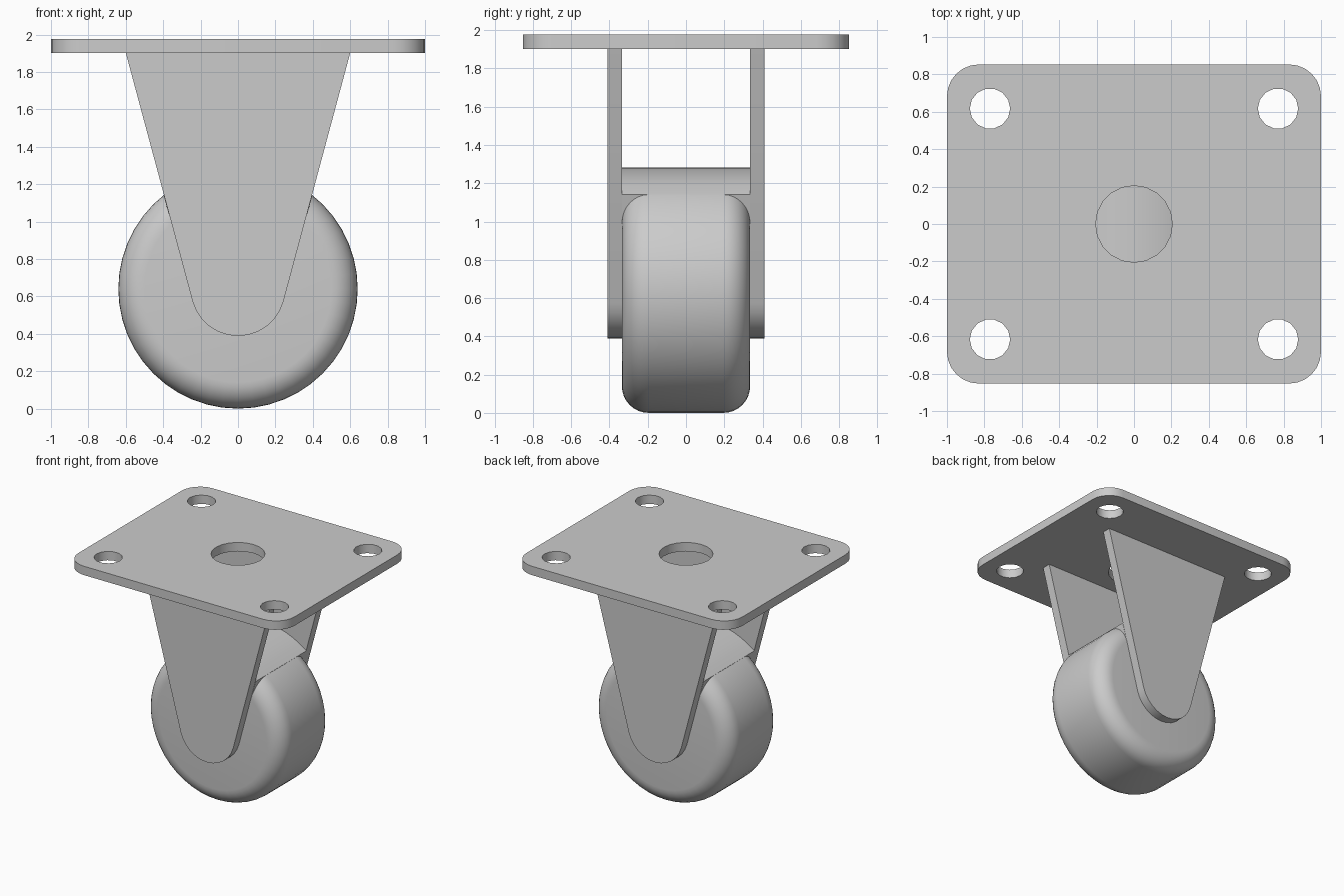
import bpy, bmesh
from math import radians, sin, cos, pi

cube = bpy.data.objects.get("Cube")
if cube:
    bpy.data.objects.remove(cube, do_unlink=True)

GREY = (0.6, 0.6, 0.6, 1)
metal = bpy.data.materials.new("light_grey")
metal.use_nodes = True
metal.diffuse_color = GREY
metal.node_tree.nodes["Principled BSDF"].inputs["Base Color"].default_value = GREY

WHEEL_R = 0.64      # also the height of the axle
HALF_W = 0.335      # half the wheel width
PLATE_Z = 1.902     # underside of the mounting plate


def arc(cx, cy, r, start, end, steps):
    """Points along an arc, angles in degrees, both ends included."""
    return [(cx + r * cos(radians(start + (end - start) * i / steps)),
             cy + r * sin(radians(start + (end - start) * i / steps)))
            for i in range(steps + 1)]


def circle(cx, cy, r, sides):
    return arc(cx, cy, r, 0, 360, sides)[:-1]


def finish(ob, angle=30):
    bpy.ops.object.select_all(action='DESELECT')
    ob.select_set(True)
    bpy.context.view_layer.objects.active = ob
    bpy.ops.object.shade_smooth_by_angle(angle=radians(angle))


def extruded(name, loops, thickness, location, upright=False):
    """Extrude an outline; inner loops become holes."""
    curve = bpy.data.curves.new(name, 'CURVE')
    curve.dimensions = '2D'
    curve.fill_mode = 'BOTH'
    curve.extrude = thickness / 2
    for pts in loops:
        spline = curve.splines.new('POLY')
        spline.points.add(len(pts) - 1)
        for p, (x, y) in zip(spline.points, pts):
            p.co = (x, y, 0, 1)
        spline.use_cyclic_u = True
    ob = bpy.data.objects.new(name, curve)
    bpy.context.collection.objects.link(ob)
    bpy.ops.object.select_all(action='DESELECT')
    ob.select_set(True)
    bpy.context.view_layer.objects.active = ob
    bpy.ops.object.convert(target='MESH')
    ob = bpy.context.object
    bm = bmesh.new()
    bm.from_mesh(ob.data)
    bmesh.ops.remove_doubles(bm, verts=bm.verts, dist=1e-5)
    bmesh.ops.recalc_face_normals(bm, faces=bm.faces)
    bm.to_mesh(ob.data)
    bm.free()
    ob.location = location
    if upright:
        ob.rotation_euler.x = pi / 2
    ob.data.materials.clear()
    ob.data.materials.append(metal)
    finish(ob)
    return ob


# Mounting plate: rounded rectangle with bolt holes and a centre hole
px, py, pr = 1.0, 0.853, 0.17
outline = []
for sx, sy, start in ((1, 1, 0), (-1, 1, 90), (-1, -1, 180), (1, -1, 270)):
    outline += arc(sx * (px - pr), sy * (py - pr), pr, start, start + 90, 6)
holes = [circle(sx * 0.77, sy * 0.617, 0.108, 14) for sx in (-1, 1) for sy in (-1, 1)]
holes.append(circle(0, 0, 0.205, 20))
extruded("mounting_plate", [outline] + holes, 0.074, (0, 0, PLATE_Z + 0.037))

# Fork: two tapered side plates with rounded lower ends
lower_end = arc(0, WHEEL_R, 0.252, 195, 345, 12)
side = [(-0.6, PLATE_Z)] + lower_end + [(0.6, PLATE_Z)]
for name, s in (("front_fork_plate", -1), ("back_fork_plate", 1)):
    extruded(name, [side], 0.075, (0, s * (HALF_W + 0.0375), 0), upright=True)

# Bridge between the fork plates, its top following the tread
bridge = lower_end + arc(0, WHEEL_R, WHEEL_R + 0.001, 51.6, 128.4, 12)
extruded("fork_bridge", [bridge], 2 * HALF_W, (0, 0, 0), upright=True)

# Wheel: rounded profile spun around the axle
fillet = 0.14
right = arc(HALF_W - fillet, WHEEL_R - fillet, fillet, 90, 0, 8)
profile = [(-y, r) for y, r in reversed(right)] + right
profile = [(-HALF_W, 0)] + profile + [(HALF_W, 0)]
bm = bmesh.new()
verts = [bm.verts.new((0, y, r)) for y, r in profile]
edges = [bm.edges.new(pair) for pair in zip(verts, verts[1:])]
bmesh.ops.spin(bm, geom=verts + edges, cent=(0, 0, 0), axis=(0, 1, 0),
               angle=2 * pi, steps=48, use_merge=True)
bmesh.ops.remove_doubles(bm, verts=bm.verts, dist=1e-5)
bmesh.ops.recalc_face_normals(bm, faces=bm.faces)
mesh = bpy.data.meshes.new("wheel")
bm.to_mesh(mesh)
bm.free()
mesh.materials.append(metal)
wheel = bpy.data.objects.new("wheel", mesh)
wheel.location.z = WHEEL_R
bpy.context.collection.objects.link(wheel)
finish(wheel)
